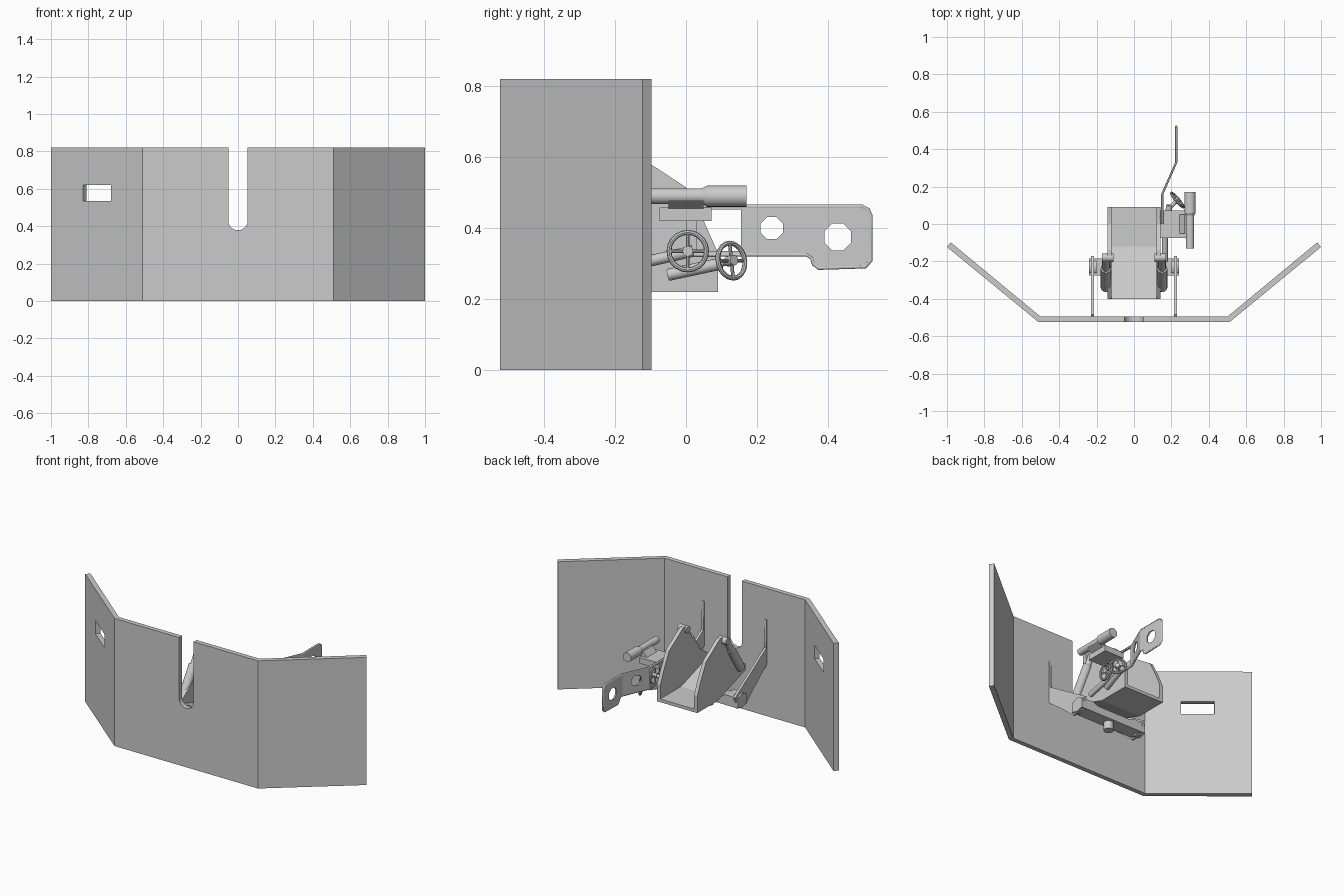
import bpy, bmesh, math
from mathutils import Vector, Matrix

if "Cube" in bpy.data.objects:
    bpy.data.objects.remove(bpy.data.objects["Cube"])


def finish(name, bm, smooth=False):
    bmesh.ops.recalc_face_normals(bm, faces=bm.faces)
    me = bpy.data.meshes.new(name)
    bm.to_mesh(me)
    bm.free()
    ob = bpy.data.objects.new(name, me)
    bpy.context.collection.objects.link(ob)
    if smooth:
        bpy.ops.object.select_all(action='DESELECT')
        bpy.context.view_layer.objects.active = ob
        ob.select_set(True)
        bpy.ops.object.shade_smooth_by_angle(angle=math.radians(35))
    return ob


def prism(name, pts, lo, hi, axis='x'):
    """Extrude a profile: (y, z) along x, (x, z) along y, or (x, y) along z."""
    place = {'x': lambda a, b, d: (d, a, b), 'y': lambda a, b, d: (a, d, b),
             'z': lambda a, b, d: (a, b, d)}[axis]
    bm = bmesh.new()
    f = bm.faces.new([bm.verts.new(place(a, b, lo)) for a, b in pts])
    g = bmesh.ops.extrude_face_region(bm, geom=[f])['geom']
    bmesh.ops.translate(bm, vec=place(0, 0, hi - lo),
                        verts=[v for v in g if isinstance(v, bmesh.types.BMVert)])
    return finish(name, bm)


def box(name, x, y, z):
    return prism(name, [(x[0], y[0]), (x[1], y[0]), (x[1], y[1]), (x[0], y[1])], *z, 'z')


def add_rod(bm, a, b, r, seg=16, r2=None):
    a, b = Vector(a), Vector(b)
    m = Matrix.Translation((a + b) / 2) @ (b - a).to_track_quat('Z', 'Y').to_matrix().to_4x4()
    bmesh.ops.create_cone(bm, cap_ends=True, segments=seg, radius1=r,
                          radius2=r if r2 is None else r2, depth=(b - a).length, matrix=m)


def rod(name, *parts, seg=16):
    bm = bmesh.new()
    for p in parts:
        add_rod(bm, *p[:3], seg, *p[3:])
    return finish(name, bm, True)


def cut(ob, *cutters):
    for c in cutters:
        c.hide_render = True
        m = ob.modifiers.new('cut', 'BOOLEAN')
        m.operation, m.solver, m.object = 'DIFFERENCE', 'EXACT', c
        bpy.context.view_layer.objects.active = ob
        bpy.ops.object.modifier_apply(modifier=m.name)
        bpy.data.objects.remove(c)


def circle(cx, cy, r, n, start=0.0, sweep=2 * math.pi, closed=True):
    k = n if closed else n - 1
    return [(cx + r * math.cos(start + sweep * i / k), cy + r * math.sin(start + sweep * i / k))
            for i in range(n)]


def handwheel(name, centre, normal, r):
    """Torus rim, four spokes, hub."""
    bm = bmesh.new()
    n, k = 20, 8
    ring = [[bm.verts.new(((r - .007 + .007 * math.cos(q * math.tau / k)) * math.cos(p * math.tau / n),
                           (r - .007 + .007 * math.cos(q * math.tau / k)) * math.sin(p * math.tau / n),
                           .007 * math.sin(q * math.tau / k))) for q in range(k)] for p in range(n)]
    for p in range(n):
        for q in range(k):
            bm.faces.new((ring[p][q], ring[(p + 1) % n][q],
                          ring[(p + 1) % n][(q + 1) % k], ring[p][(q + 1) % k]))
    d = r - .007
    add_rod(bm, (-d, 0, 0), (d, 0, 0), .005, 8)
    add_rod(bm, (0, -d, 0), (0, d, 0), .005, 8)
    add_rod(bm, (0, 0, -.015), (0, 0, .012), .015, 12)
    m = Matrix.Translation(centre) @ Vector(normal).to_track_quat('Z', 'Y').to_matrix().to_4x4()
    bmesh.ops.transform(bm, matrix=m, verts=bm.verts)
    return finish(name, bm, True)


# Folded shield with barrel slot and sight window
outer = [(-1, -.123), (-.51, -.525), (.51, -.525), (1, -.123)]
inner = [(.98, -.098), (.5, -.495), (-.5, -.495), (-.98, -.098)]
shield = prism('shield', outer + inner, 0, .82, 'z')
slot = prism('slot_cutter', circle(0, .43, .052, 13, math.pi, math.pi, False)
             + [(.052, .9), (-.052, .9)], -.7, -.4, 'y')
window = box('window_cutter', (-.097, .097), (-.08, .08), (.535, .62))
window.data.transform(Matrix.Translation((-.745, -.312, 0)) @ Matrix.Rotation(-math.atan2(.402, .49), 4, 'Z'))
cut(shield, slot, window)

# Cradle trough: bent floor and two peaked side walls
prism('cradle_floor', [(-.40, .31), (-.12, .22), (.09, .22), (.09, .24), (-.12, .24), (-.40, .33)],
      -.125, .125)
wall = [(-.40, .31), (-.12, .22), (.09, .22), (.09, .33), (.05, .42), (0, .515), (-.14, .607),
        (-.17, .607), (-.20, .58), (-.27, .44), (-.40, .35)]
for s, side in ((-1, 'left'), (1, 'right')):
    prism(side + '_cradle_wall', wall, *sorted((s * .12, s * .143)))
    # Slanted balance cylinders along the front of each wall
    lo, hi = Vector((s * .15, -.34, .35)), Vector((s * .15, -.19, .585))
    rod(side + '_balance_cylinder', (lo, lo.lerp(hi, .68), .028), (lo.lerp(hi, .68), hi, .02))
    rod(side + '_cylinder_pin', ((s * .11, -.18, .585), (s * .172, -.18, .585), .022))
    # Arms carrying the shield
    prism(side + '_shield_arm', [(-.50, .34), (-.36, .23), (-.28, .16), (-.20, .16), (-.17, .24),
                                 (-.36, .36), (-.485, .44), (-.49, .62), (-.50, .62)],
          *sorted((s * .215, s * .23)))
    rod(side + '_arm_boss', ((s * .20, -.23, .205), (s * .24, -.23, .205), .045))

# Cross saddle under the cradle with its pivot
prism('saddle_beam', [(-.24, .17), (.24, .17), (.24, .235), (.15, .235), (.12, .22), (-.12, .22),
                      (-.15, .235), (-.24, .235)], -.275, -.185, 'y')
rod('saddle_pivot', ((0, -.23, .12), (0, -.23, .18), .03))

# Sight bracket and telescope
box('sight_bracket', (.14, .28), (-.075, .072), (.42, .458))
prism('sight_saddle', [(.24, .455), (.28, .455), (.32, .475), (.30, .495), (.27, .49)], -.05, .05, 'y')
rod('telescope', ((.30, -.13, .49), (.30, .05, .49), .022), ((.30, .045, .49), (.30, .06, .49), .022, .03),
    ((.30, .06, .49), (.30, .17, .49), .03), seg=24)

# Handwheels and their shafts
handwheel('elevation_wheel', (.215, .005, .335), (1, 0, 0), .06)
rod('elevation_shaft', ((.13, .005, .335), (.215, .005, .335), .011),
    ((.165, -.2, .285), (.165, .02, .335), .016))
handwheel('traverse_wheel', (.232, .128, .308), (.74, .64, .15), .057)
rod('traverse_shaft', ((.165, -.05, .268), (.19, .10, .30), .017),
    ((.18, .075, .295), (.232, .128, .308), .01))


# Cranked guard plate with lightening holes and a raised rim
def crank(ob):
    bm = bmesh.new()
    bm.from_mesh(ob.data)
    for y in (.16, .33):
        bmesh.ops.bisect_plane(bm, geom=bm.verts[:] + bm.edges[:] + bm.faces[:],
                               plane_co=(0, y, 0), plane_no=(0, 1, 0))
    for v in bm.verts:
        v.co.x += .075 * min(max((v.co.y - .16) / .17, 0), 1)
    bm.to_mesh(ob.data)
    bm.free()


outline = [(0, .325), (.34, .325), (.355, .315), (.36, .298), (.375, .287), (.505, .291), (.521, .308),
           (.521, .435), (.514, .452), (.497, .461), (0, .461)]
guard = prism('guard_plate', outline, .146, .155)
cut(guard, prism('hole_cutter', circle(.242, .40, .034, 8, math.pi / 8), 0, .4),
    prism('hole_cutter', circle(.428, .375, .041, 8, math.pi / 8), 0, .4),
    prism('opening_cutter', [(.03, .335), (.155, .335), (.155, .452), (.03, .452)], 0, .4))
crank(guard)

cu = bpy.data.curves.new('guard_rim', 'CURVE')
cu.dimensions, cu.bevel_depth, cu.bevel_resolution, cu.use_fill_caps = '3D', .006, 1, True
sp = cu.splines.new('POLY')
sp.points.add(len(outline) - 1)
for p, (y, z) in zip(sp.points, outline):
    p.co = (.151, y, z, 1)
tmp = bpy.data.objects.new('rim_curve', cu)
bpy.context.collection.objects.link(tmp)
bpy.context.view_layer.update()
me = bpy.data.meshes.new_from_object(tmp.evaluated_get(bpy.context.evaluated_depsgraph_get()))
bpy.data.objects.remove(tmp)
rim = bpy.data.objects.new('guard_rim', me)
bpy.context.collection.objects.link(rim)
crank(rim)
